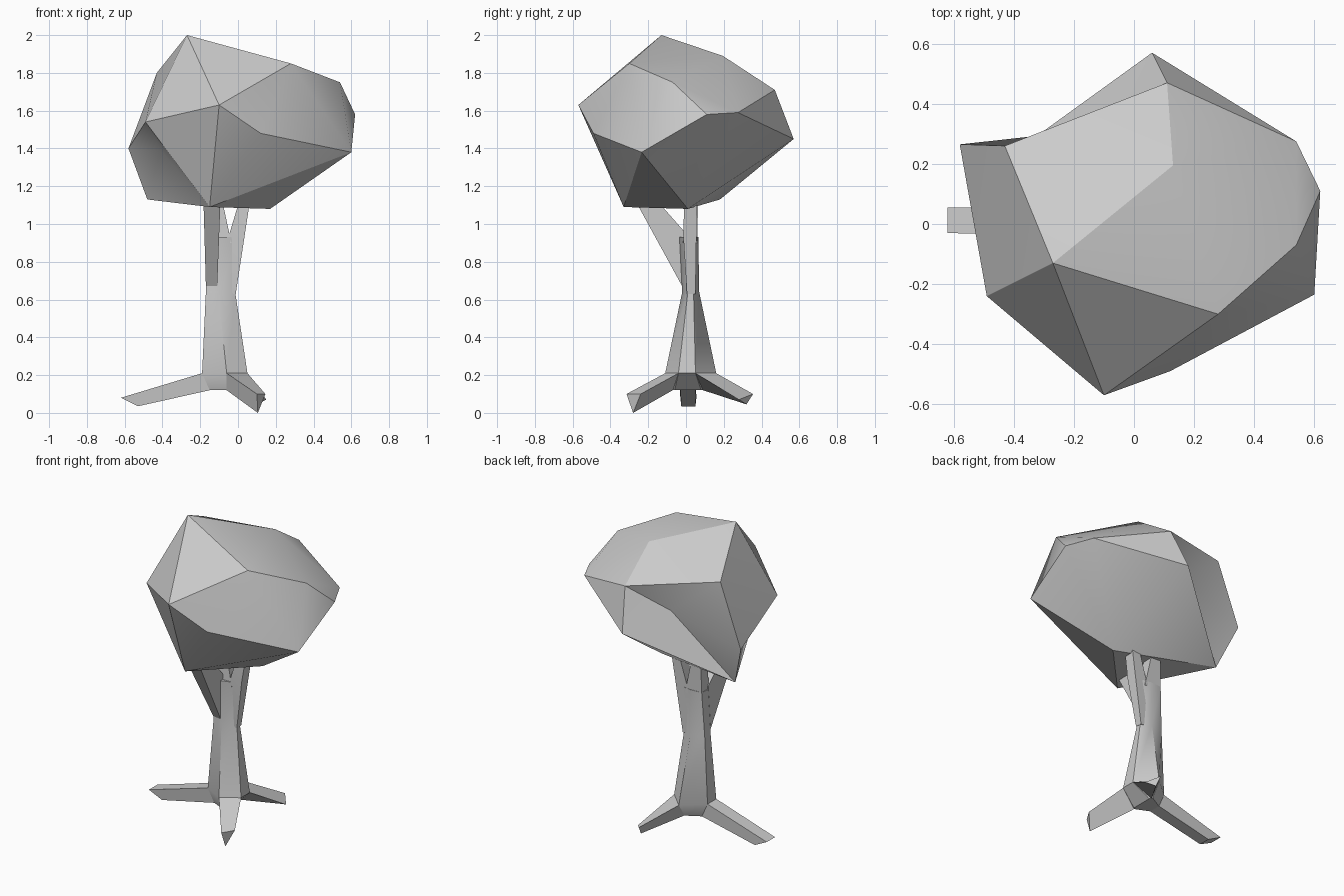
import bpy, bmesh, math
from mathutils import Vector

cube = bpy.data.objects.get("Cube")
if cube:
    bpy.data.objects.remove(cube, do_unlink=True)

grey = bpy.data.materials.new("plain grey")
grey.use_nodes = True
tone = (0.6, 0.6, 0.6, 1)
grey.diffuse_color = tone
grey.node_tree.nodes["Principled BSDF"].inputs["Base Color"].default_value = tone


def finish(name, bm):
    """Turn a bmesh into a named object with smooth-by-angle shading."""
    bmesh.ops.recalc_face_normals(bm, faces=bm.faces)
    mesh = bpy.data.meshes.new(name)
    bm.to_mesh(mesh)
    bm.free()
    mesh.materials.append(grey)
    obj = bpy.data.objects.new(name, mesh)
    bpy.context.collection.objects.link(obj)
    bpy.ops.object.select_all(action="DESELECT")
    obj.select_set(True)
    bpy.context.view_layer.objects.active = obj
    bpy.ops.object.shade_smooth_by_angle(angle=math.radians(30))
    return obj


def loft(name, rings):
    """Skin a closed tube through rings of equal point count."""
    bm = bmesh.new()
    loops = [[bm.verts.new(p) for p in ring] for ring in rings]
    count = len(loops[0])
    for low, high in zip(loops, loops[1:]):
        for i in range(count):
            j = (i + 1) % count
            bm.faces.new((low[i], low[j], high[j], high[i]))
    bm.faces.new(loops[0])
    bm.faces.new(loops[-1])
    bmesh.ops.triangulate(bm, faces=[f for f in bm.faces if len(f.verts) > 4])
    return finish(name, bm)


def slab(x0, x1, y0, y1, z):
    return [(x0, y0, z), (x1, y0, z), (x1, y1, z), (x0, y1, z)]


# Crown: faceted hull around its corner points
corners = {
    "peak": (-0.27, -0.13, 2.0),
    "nose": (-0.10, -0.57, 1.63),
    "brow": (0.28, -0.30, 1.85),
    "chin": (0.12, -0.49, 1.48),
    "cheek": (0.30, -0.365, 1.55),
    "front_side": (-0.49, -0.24, 1.54),
    "back_side": (-0.58, 0.265, 1.40),
    "back_shoulder": (-0.43, 0.26, 1.80),
    "back_tip": (0.06, 0.57, 1.45),
    "back_upper": (0.11, 0.47, 1.71),
    "back_top": (0.13, 0.195, 1.89),
    "far_upper": (0.54, -0.07, 1.75),
    "far_mid": (0.62, 0.11, 1.58),
    "far_back": (0.54, 0.275, 1.59),
    "far_low": (0.60, -0.235, 1.38),
    "base_front": (-0.15, -0.33, 1.09),
    "base_mid": (0.17, 0.01, 1.08),
    "base_back": (-0.48, 0.18, 1.13),
}
bm = bmesh.new()
vert = {name: bm.verts.new(p) for name, p in corners.items()}
bmesh.ops.convex_hull(bm, input=list(bm.verts))


def dent(ring, tip):
    """Replace the hull faces inside a ring by a fan to a sunken tip."""
    loop = [vert[n] for n in ring]
    inside = [f for f in bm.faces if all(v in loop for v in f.verts)]
    bmesh.ops.delete(bm, geom=inside, context="FACES_ONLY")
    centre = bm.verts.new(tip)
    for a, b in zip(loop, loop[1:] + loop[:1]):
        bm.faces.new((a, b, centre))


dent(["back_shoulder", "back_upper", "back_tip", "base_back", "back_side"],
     (-0.115, 0.316, 1.55))
dent(["front_side", "base_front", "base_back", "back_side"],
     (-0.41, -0.10, 1.39))
finish("crown", bm)

# Trunk: six-sided, flared at the foot and narrow at the waist
foot = [(-0.15, -0.03), (-0.06, -0.07), (-0.05, -0.06),
        (-0.05, 0.08), (-0.06, 0.10), (-0.15, 0.05)]
flare = [(-0.19, -0.04), (-0.06, -0.11), (0.05, -0.04),
         (0.05, 0.05), (-0.06, 0.16), (-0.19, 0.05)]
waist = [(-0.17, -0.01), (-0.105, -0.02), (-0.015, 0.01),
         (-0.015, 0.04), (-0.08, 0.07), (-0.17, 0.05)]
fork = [(-0.16, -0.02), (-0.10, -0.035), (0.01, 0.0),
        (0.01, 0.05), (-0.08, 0.065), (-0.155, 0.06)]
levels = [(foot, 0.12), (flare, 0.21), (waist, 0.64), (fork, 0.93)]
loft("trunk", [[(x, y, z) for x, y in ring] for ring, z in levels])

# Branches: three limbs reaching into the crown
loft("front_branch", [
    [(-0.17, -0.01, 0.67), (-0.11, -0.02, 0.67), (-0.10, 0.0, 0.95), (-0.16, 0.0, 0.95)],
    slab(-0.185, -0.09, -0.31, -0.22, 1.2)])
loft("upright_branch", [slab(-0.155, -0.035, -0.015, 0.06, 0.9),
                        slab(-0.15, -0.10, 0.0, 0.065, 1.2)])
loft("side_branch", [slab(-0.07, -0.012, 0.005, 0.05, 0.63),
                     slab(-0.045, 0.037, -0.015, 0.055, 0.95),
                     slab(0.03, 0.075, -0.005, 0.06, 1.2)])

# Roots: three tapering wedges spreading over the ground
loft("side_root", [
    [(-0.19, -0.04, 0.21), (-0.19, 0.05, 0.21), (-0.15, 0.05, 0.12), (-0.15, -0.03, 0.12)],
    [(-0.62, -0.03, 0.08), (-0.62, 0.055, 0.08), (-0.53, 0.05, 0.035), (-0.53, -0.025, 0.035)]])
loft("front_root", [
    [(-0.06, -0.11, 0.21), (0.05, -0.04, 0.21), (-0.06, -0.07, 0.12)],
    [(0.10, -0.315, 0.10), (0.145, -0.24, 0.10), (0.105, -0.28, 0.0)]])
loft("back_root", [
    [(-0.06, 0.16, 0.21), (0.05, 0.05, 0.21), (-0.06, 0.09, 0.12)],
    [(0.09, 0.355, 0.10), (0.15, 0.28, 0.07), (0.10, 0.32, 0.045)]])
